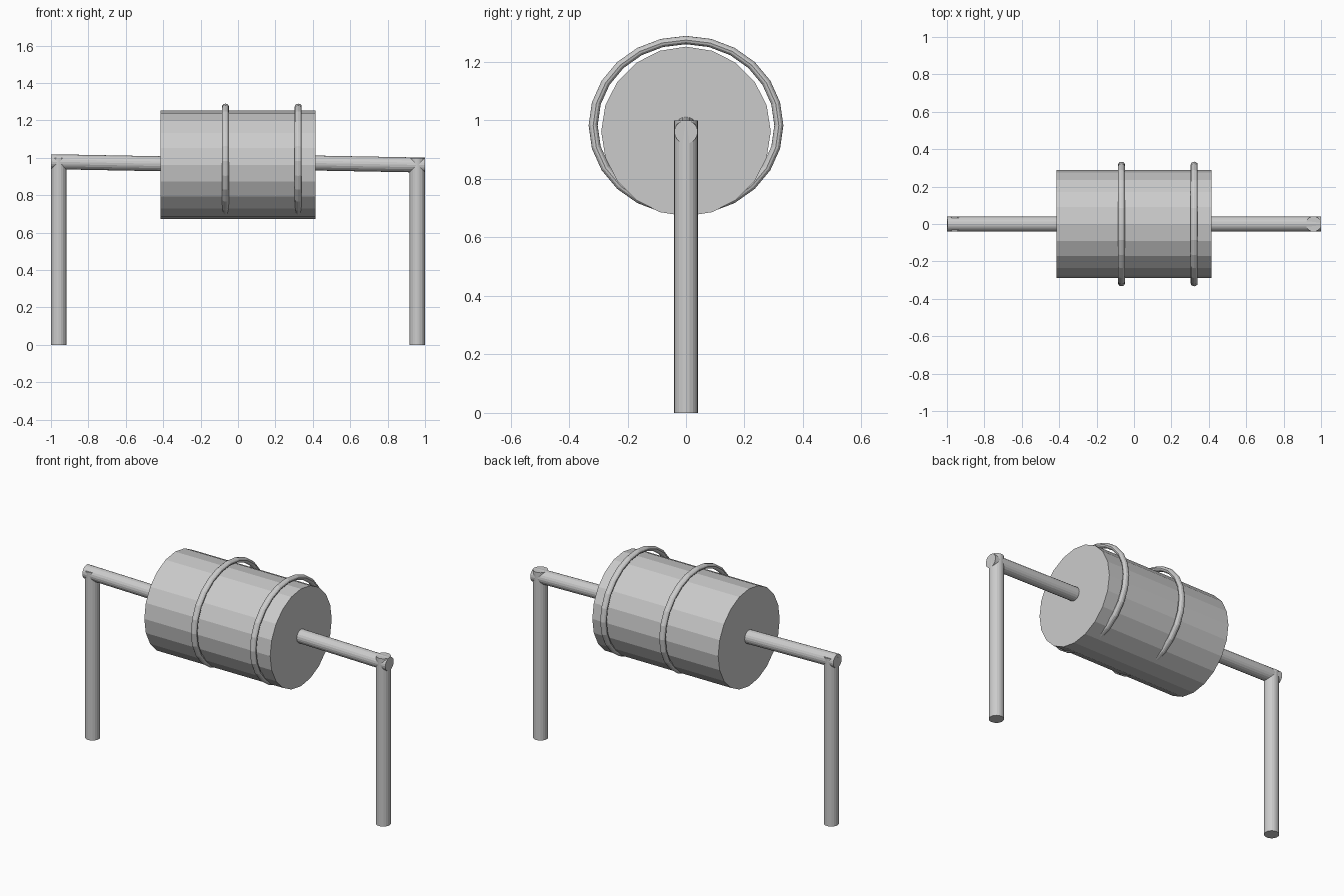
import bpy
from math import pi
from mathutils import Vector

if "Cube" in bpy.data.objects:
    bpy.data.objects.remove(bpy.data.objects["Cube"], do_unlink=True)

grey = bpy.data.materials.new("plain grey")
grey.use_nodes = True
colour = (0.6, 0.6, 0.6, 1)
grey.diffuse_color = colour
grey.node_tree.nodes["Principled BSDF"].inputs["Base Color"].default_value = colour


def finish(name):
    obj = bpy.context.object
    obj.name = name
    obj.data.materials.append(grey)
    return obj


def rod(name, start, end, radius, sides=20):
    """Flat-sided cylinder between two points."""
    a, b = Vector(start), Vector(end)
    bpy.ops.mesh.primitive_cylinder_add(
        vertices=sides, radius=radius, depth=(b - a).length, location=(a + b) / 2)
    obj = finish(name)
    obj.rotation_euler = (b - a).to_track_quat('Z', 'Y').to_euler()
    return obj


# Drum lying along x
drum = rod("drum", (-0.415, 0, 0.9625), (0.415, 0, 0.9625), 0.29)

# Upright posts
for side, x in (("right", -0.959), ("left", 0.959)):
    rod(side + "_post", (x, 0, 0), (x, 0, 1.0), 0.041)

# Two slightly sloping axle halves
rod("right_axle", (-0.999, 0, 0.979), (-0.3, 0, 0.966), 0.04)
rod("left_axle", (0.3, 0, 0.974), (0.999, 0, 0.961), 0.04)

# Oval hoops that hang around the drum
for name, x in (("middle_hoop", -0.067), ("left_hoop", 0.322)):
    bpy.ops.mesh.primitive_torus_add(
        major_segments=24, minor_segments=12, major_radius=0.3175,
        minor_radius=0.0155, location=(x, 0, 0.983), rotation=(0, pi / 2, 0))
    hoop = finish(name)
    hoop.scale = (0.92, 1, 1.2)
